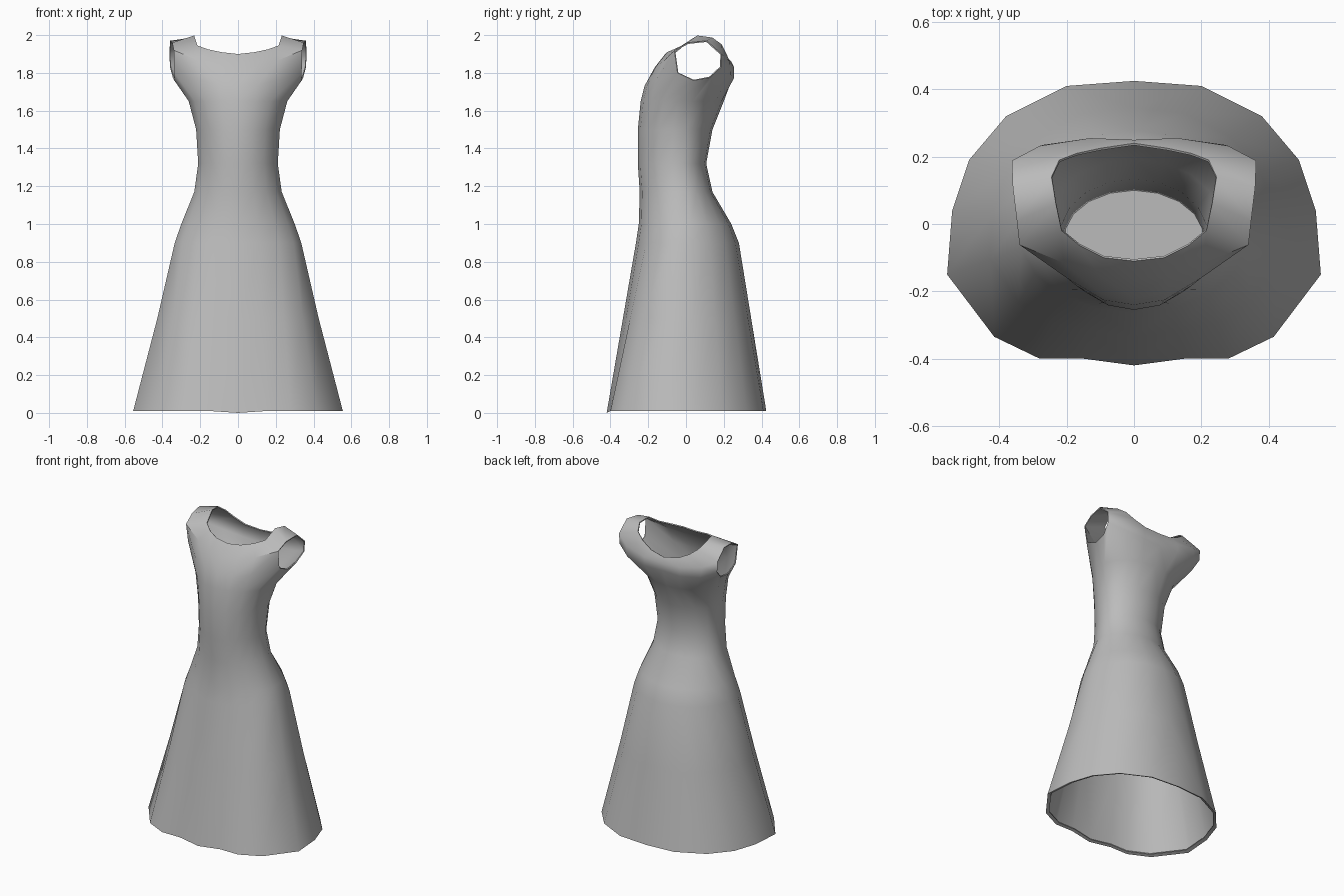
import bpy
import bmesh
from math import sin, cos, radians

cube = bpy.data.objects.get("Cube")
if cube:
    bpy.data.objects.remove(cube, do_unlink=True)

COLS = 10  # columns from centre front to centre back, one half only


def make_material(name, rgb):
    mat = bpy.data.materials.new(name)
    mat.use_nodes = True
    colour = (*rgb, 1)
    mat.diffuse_color = colour
    mat.node_tree.nodes["Principled BSDF"].inputs["Base Color"].default_value = colour
    return mat


def make_object(name, rows, is_hole, material):
    """Skin a grid of half rows, leaving out the cells named by is_hole."""
    bm = bmesh.new()
    grid = [[bm.verts.new(p) for p in row] for row in rows]
    for r in range(len(rows) - 1):
        for c in range(COLS - 1):
            if not is_hole(r, c):
                bm.faces.new((grid[r][c], grid[r][c + 1],
                              grid[r + 1][c + 1], grid[r + 1][c]))
    return finish(bm, name, material)


def finish(bm, name, material):
    mesh = bpy.data.meshes.new(name)
    bm.to_mesh(mesh)
    bm.free()
    mesh.materials.append(material)
    obj = bpy.data.objects.new(name, mesh)
    bpy.context.collection.objects.link(obj)
    bpy.ops.object.select_all(action="DESELECT")
    obj.select_set(True)
    bpy.context.view_layer.objects.active = obj
    return obj


def oval(z, half_width, front, back, widest):
    """Half ring whose front and back have their own depth."""
    row = []
    for i in range(COLS):
        a = radians(180 * i / (COLS - 1))
        depth = widest - front if cos(a) > 0 else back - widest
        x = half_width * sin(a) if 0 < i < COLS - 1 else 0
        row.append((x, widest - depth * cos(a), z))
    return row


def blend(low, high, t):
    return [tuple(p + (q - p) * t for p, q in zip(u, v)) for u, v in zip(low, high)]


cloth = make_material("grey cloth", (0.5, 0.5, 0.5))

# Skirt: turned-in wavy hem, easing into an oval hip
hem_outline = [(0, -.42), (.15, -.4), (.28, -.4), (.415, -.335), (.555, -.15),
               (.54, .04), (.49, .19), (.38, .32), (.2, .41), (0, .425)]
hem = [(x, y, .01 if i else 0) for i, (x, y) in enumerate(hem_outline)]
turned_hem = [(x * .96, y * .96, z + .008) for x, y, z in hem]
hip = oval(.9, .34, -.265, .28, -.03)
middle = [(x * .985, y, z) for x, y, z in blend(hem, hip, .55)]

# Waist and bodice
waist = oval(1.32, .214, -.255, .107, -.04)
body = [
    oval(1, .305, -.25, .24, -.02),
    oval(1.17, .235, -.245, .14, -.03),
    waist,
    oval(1.5, .225, -.255, .14, -.03),
    oval(1.65, .265, -.24, .2, 0),
]

# Yoke: lower and upper edges of the armholes, then the neckline
under_arm = [(0, -.22, 1.73), (.1, -.205, 1.735), (.2, -.16, 1.76),
             (.337, -.045, 1.8), (.337, .04, 1.76), (.345, .125, 1.775),
             (.36, .185, 1.83), (.27, .235, 1.79), (.13, .253, 1.77), (0, .245, 1.77)]
over_arm = [(0, -.165, 1.83), (.1, -.155, 1.84), (.21, -.115, 1.865),
            (.34, -.062, 1.92), (.348, .01, 1.96), (.36, .11, 1.97),
            (.363, .188, 1.9), (.28, .232, 1.86), (.13, .255, 1.83), (0, .25, 1.82)]
neck = [(0, -.11, 1.9), (.09, -.1, 1.91), (.16, -.065, 1.925),
        (.215, -.02, 1.945), (.232, .06, 1.998), (.245, .14, 1.987),
        (.222, .19, 1.95), (.17, .21, 1.91), (.1, .225, 1.875), (0, .24, 1.86)]

rows = [turned_hem, hem, middle, hip, *body, under_arm, over_arm, neck]
arm_row = rows.index(under_arm)

dress = make_object("dress", rows, lambda r, c: r == arm_row and 3 <= c < 6, cloth)
mirror = dress.modifiers.new("mirror", "MIRROR")
mirror.use_clip = True
shell = dress.modifiers.new("cloth thickness", "SOLIDIFY")
shell.thickness = .007
shell.offset = -1
for modifier in (mirror, shell):
    bpy.ops.object.modifier_apply(modifier=modifier.name)
bpy.ops.object.shade_smooth_by_angle(angle=radians(50))

# Lining panel across the inside of the waist
bm = bmesh.new()
loop = waist + [(-x, y, z) for x, y, z in reversed(waist[1:-1])]
bm.faces.new([bm.verts.new((x * .99, y * .99, z)) for x, y, z in loop])
finish(bm, "waist_lining", cloth)
